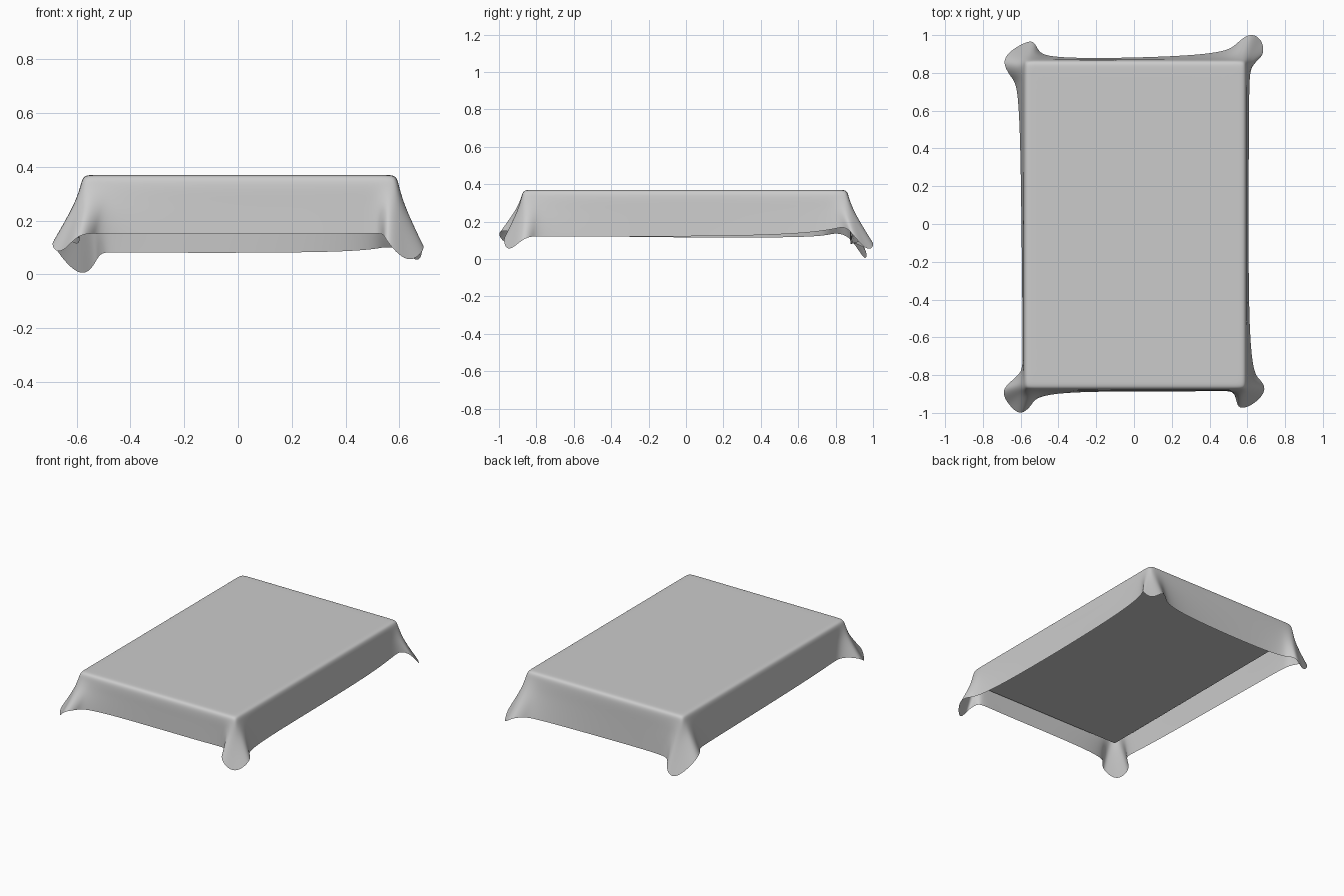
import bpy, bmesh
from mathutils import Vector

cube = bpy.data.objects.get("Cube")
if cube:
    bpy.data.objects.remove(cube, do_unlink=True)


def make_material(name, value):
    mat = bpy.data.materials.new(name)
    mat.use_nodes = True
    colour = (value, value, value, 1)
    mat.diffuse_color = colour
    mat.node_tree.nodes["Principled BSDF"].inputs["Base Color"].default_value = colour
    return mat


def make_object(name, bm, mat):
    mesh = bpy.data.meshes.new(name)
    bm.to_mesh(mesh)
    bm.free()
    mesh.materials.append(mat)
    obj = bpy.data.objects.new(name, mesh)
    bpy.context.collection.objects.link(obj)
    return obj


grey = make_material("soft grey", 0.6)

# Hem of each hanging corner, in hundredths, counter-clockwise from front -x
hems = [
    [(-59, -70, 12), (-60, -79, 14), (-69, -87, 13), (-66, -95, 8),
     (-60, -100, 14), (-54, -95, 15), (-50, -88, 15)],
    [(44, -89, 15), (53, -89, 15), (55, -97, 13), (63, -95, 5),
     (69, -88, 10), (66, -82, 12), (60, -76, 12)],
    [(61, 70, 12), (62, 83, 17), (68, 89, 13), (67, 97, 5),
     (61, 100, 9), (54, 95, 10), (47, 89, 8)],
    [(-42, 87, 8), (-50, 91, 8), (-53, 96, 5), (-59, 95, 0),
     (-69, 87, 12), (-64, 77, 13), (-60, 70, 11)],
]
corners = [(-.585, -.88), (.598, -.88), (.598, .87), (-.585, .87)]
steps = [-.18, -.08, -.03, 0, .03, .08, .18]

# Matching fold points along the rounded edge of the top
fold, inward, hem = [], [], []
for k, corner in enumerate(corners):
    p = Vector((*corner, 0))
    d_in = (p - Vector((*corners[k - 1], 0))).normalized()
    d_out = (Vector((*corners[(k + 1) % 4], 0)) - p).normalized()
    pts = [Vector(h) / 100 for h in hems[k]]
    for i, s in enumerate(steps):
        fold.append(p + (d_in if s < 0 else d_out) * s + (d_out - d_in) * (.006 if s == 0 else 0))
        inward.append(d_out - d_in)
        q = pts[i].copy()
        if 0 < i < 6:  # counter the smoothing of the subdivision
            q += (q - (pts[i - 1] + pts[i + 1]) / 2) * .4
        hem.append(q)

# Draped sheet: top, soft fold, skirt
rings = []
for inset, z in [(.10, .37), (.045, .37), (.008, .368), (0, .33)]:
    rings.append([f + n * inset + Vector((0, 0, z)) for f, n in zip(fold, inward)])
for t in (.25, .5, .75, 1):
    ring = []
    for f, h in zip(fold, hem):
        q = f.lerp(h, t ** 1.15)
        q.z = .32 + (h.z - .32) * t
        ring.append(q)
    rings.append(ring)

bm = bmesh.new()
loops = [[bm.verts.new(p) for p in ring] for ring in rings]
bm.faces.new(loops[0])
count = len(fold)
for upper, lower in zip(loops, loops[1:]):
    for i in range(count):
        j = (i + 1) % count
        bm.faces.new((upper[i], lower[i], lower[j], upper[j]))
for f in bm.faces:
    f.smooth = True
sheet = make_object("draped_sheet", bm, grey)
smooth = sheet.modifiers.new("Smooth", "SUBSURF")
smooth.levels = smooth.render_levels = 3

# Flat slab under the sheet
bm = bmesh.new()
bmesh.ops.create_cube(bm, size=1)
bmesh.ops.scale(bm, vec=(1.14, 1.71, .09), verts=bm.verts)
bmesh.ops.translate(bm, vec=(.006, -.005, .305), verts=bm.verts)
make_object("support_slab", bm, grey)
